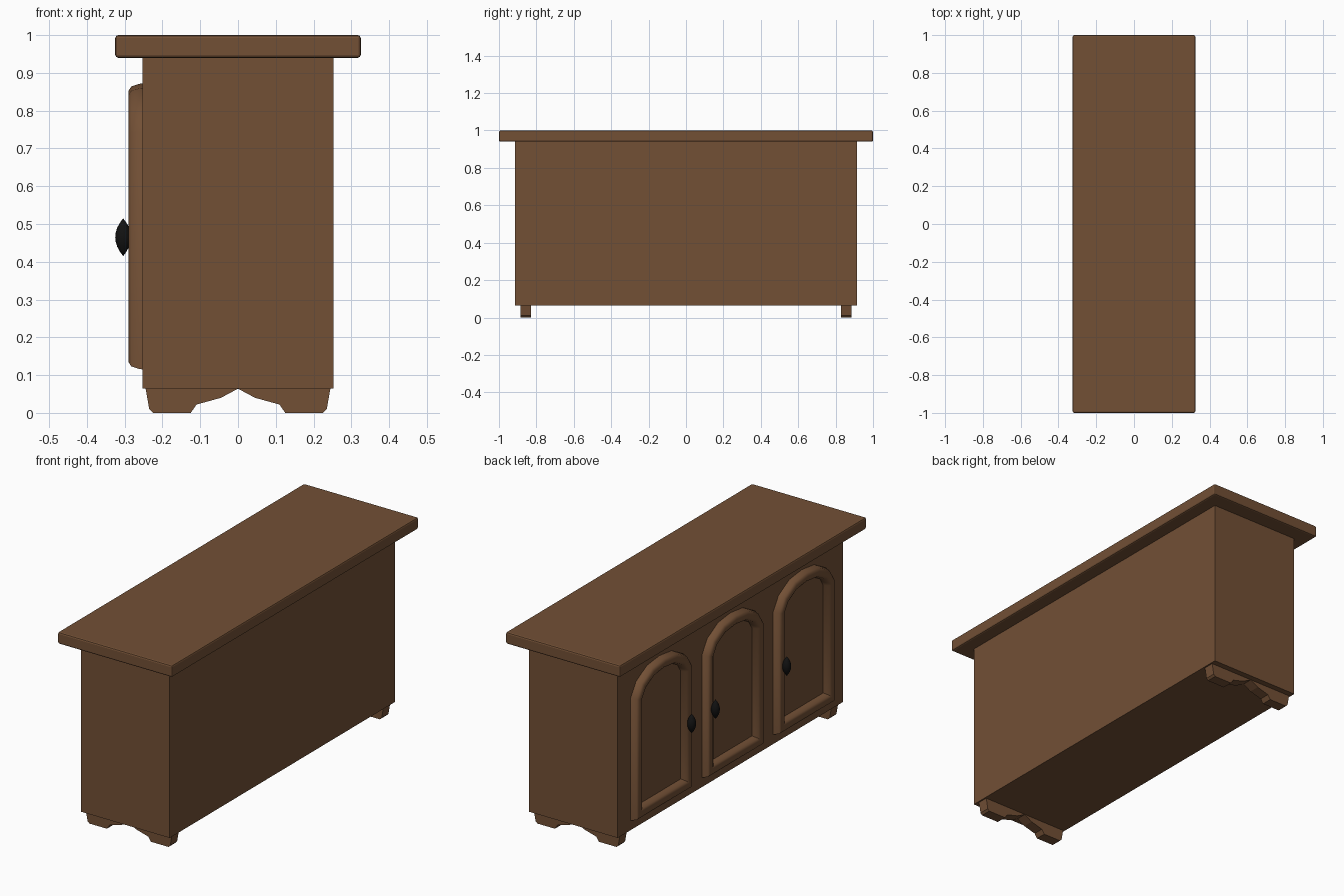
import bpy, bmesh, math
from mathutils import Vector

if "Cube" in bpy.data.objects:
    bpy.data.objects.remove(bpy.data.objects["Cube"])


def material(name, rgb):
    m = bpy.data.materials.new(name)
    m.diffuse_color = (*rgb, 1)
    m.use_nodes = True
    m.node_tree.nodes["Principled BSDF"].inputs["Base Color"].default_value = m.diffuse_color
    return m


WOOD = material("brown wood", (0.17, 0.08, 0.036))
BLACK = material("black metal", (0.006, 0.006, 0.006))


def finish(name, bm, mat, smooth=None):
    bmesh.ops.recalc_face_normals(bm, faces=bm.faces)
    me = bpy.data.meshes.new(name)
    bm.to_mesh(me)
    bm.free()
    me.materials.append(mat)
    ob = bpy.data.objects.new(name, me)
    bpy.context.collection.objects.link(ob)
    if smooth:
        bpy.ops.object.select_all(action='DESELECT')
        ob.select_set(True)
        bpy.context.view_layer.objects.active = ob
        bpy.ops.object.shade_smooth_by_angle(angle=math.radians(smooth))
    return ob


def box(name, size, centre, bevel=0):
    bm = bmesh.new()
    bmesh.ops.create_cube(bm, size=1)
    bmesh.ops.scale(bm, vec=size, verts=bm.verts)
    bmesh.ops.translate(bm, vec=centre, verts=bm.verts)
    if bevel:
        bmesh.ops.bevel(bm, geom=bm.edges[:], offset=bevel, segments=2,
                        profile=0.5, affect='EDGES')
    return finish(name, bm, WOOD)


# Cabinet body and overhanging top
box("cabinet_body", (0.505, 1.83, 0.875), (0, 0, 0.5025))
box("cabinet_top", (0.65, 2.0, 0.06), (0, 0, 0.97), 0.008)

# Shaped foot boards at both ends
half = [(0.245, 0.067), (0.235, 0.01), (0.225, 0), (0.125, 0),
        (0.11, 0.022), (0.045, 0.04)]
outline = half + [(0, 0.064)] + [(-x, z) for x, z in reversed(half)]
for side, label in ((1, "back"), (-1, "front")):
    bm = bmesh.new()
    face = bm.faces.new([bm.verts.new((x, side * 0.83, z)) for x, z in outline])
    ext = bmesh.ops.extrude_face_region(bm, geom=[face])
    bmesh.ops.translate(bm, vec=(0, side * 0.055, 0),
                        verts=[v for v in ext["geom"] if isinstance(v, bmesh.types.BMVert)])
    finish(label + "_foot_board", bm, WOOD)


# Arched moulding: rounded section swept with mitres around a closed path
ARCH = [(0.168, 0.79), (0.092, 0.832)]
PATH = [(-0.203, 0.144), (0.203, 0.144), (0.203, 0.735)] + ARCH + [(0, 0.843)]
PATH += [(-y, z) for y, z in reversed(ARCH)] + [(-0.203, 0.735)]
SECTION = [(-0.029, -0.003), (-0.028, 0.008), (-0.021, 0.030), (-0.010, 0.037),
           (0.010, 0.037), (0.021, 0.030), (0.028, 0.008), (0.029, -0.003)]


def moulding(name, cy):
    bm = bmesh.new()
    pts = [Vector(p) for p in PATH]
    n = len(pts)
    rings = []
    for i, p in enumerate(pts):
        a = (p - pts[i - 1]).normalized()
        b = (pts[(i + 1) % n] - p).normalized()
        na, nb = Vector((a.y, -a.x)), Vector((b.y, -b.x))
        mitre = (na + nb) / (1 + na.dot(nb))
        rings.append([bm.verts.new((-0.2525 - h, cy + p.x + mitre.x * o, p.y + mitre.y * o))
                      for o, h in SECTION])
    for i in range(n):
        r, s = rings[i], rings[(i + 1) % n]
        for j in range(len(SECTION)):
            k = (j + 1) % len(SECTION)
            bm.faces.new((r[j], r[k], s[k], s[j]))
    finish(name, bm, WOOD, 40)


# Pointed spindle knob, lathed about its vertical axis
def knob(name, cy):
    bm = bmesh.new()
    steps = 8
    prof = []
    for i in range(steps + 1):
        t = -1 + 2 * i / steps
        prof.append(bm.verts.new((0.021 * (1 - t * t), 0, 0.05 * t)))
    edges = [bm.edges.new((prof[i], prof[i + 1])) for i in range(steps)]
    bmesh.ops.spin(bm, geom=prof + edges, cent=(0, 0, 0), axis=(0, 0, 1),
                   angle=math.tau, steps=16)
    bmesh.ops.remove_doubles(bm, verts=bm.verts, dist=1e-5)
    bmesh.ops.translate(bm, vec=(-0.304, cy, 0.465), verts=bm.verts)
    finish(name, bm, BLACK, 40)


# Three doors on the -x side, each with its knob
for label, cy, offset in (("left", 0.578, -0.19), ("middle", 0, 0.195), ("right", -0.578, 0.195)):
    moulding(label + "_door_moulding", cy)
    knob(label + "_door_knob", cy + offset)
